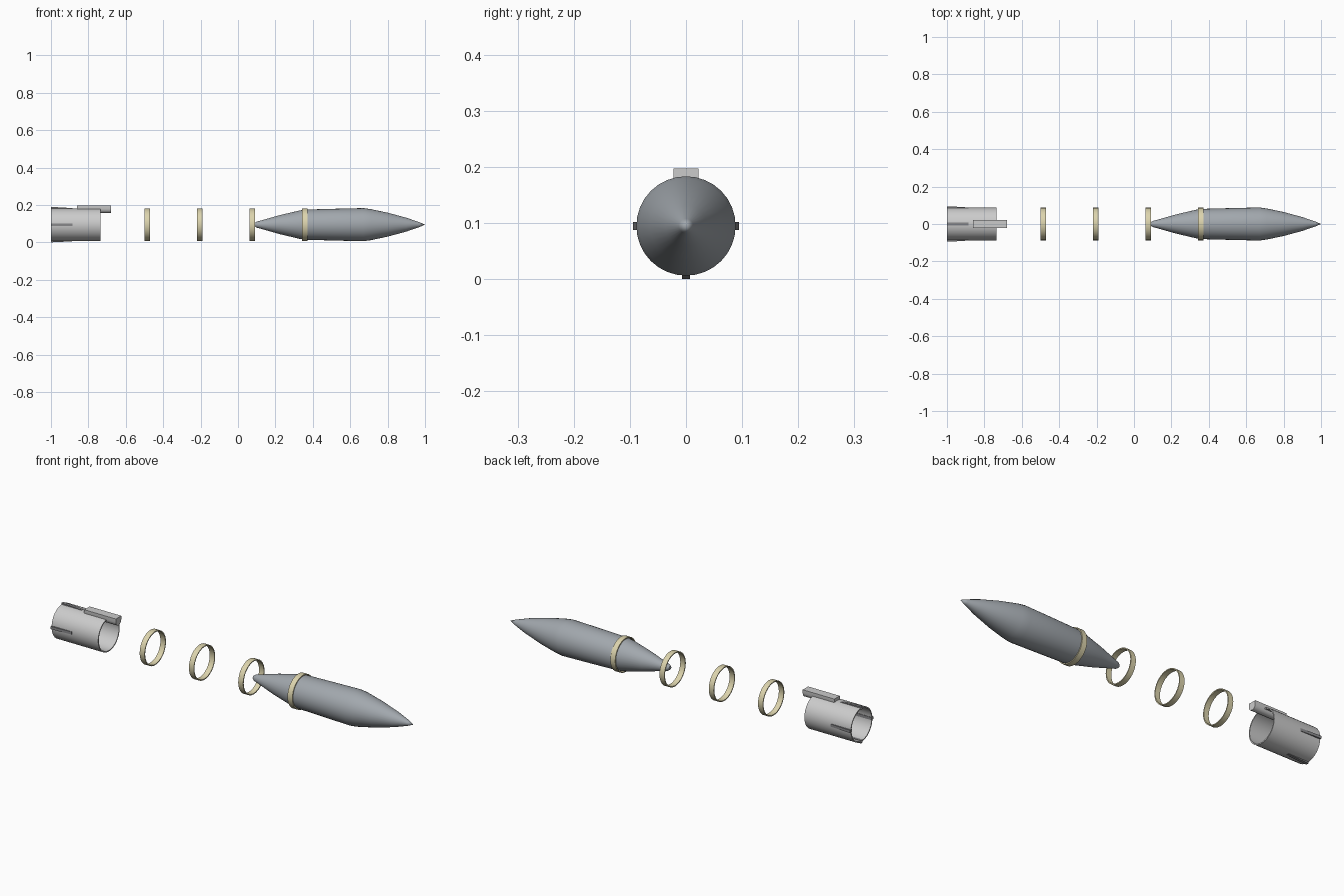
import bpy, bmesh, math
from mathutils import Matrix

if "Cube" in bpy.data.objects:
    bpy.data.objects.remove(bpy.data.objects["Cube"])

AXIS_Z = 0.0945
SIDES = 32


def material(name, rgb):
    m = bpy.data.materials.new(name)
    m.diffuse_color = (*rgb, 1)
    m.use_nodes = True
    m.node_tree.nodes["Principled BSDF"].inputs["Base Color"].default_value = m.diffuse_color
    return m


def finish(bm, name, mat=None, smooth=None):
    bmesh.ops.remove_doubles(bm, verts=bm.verts, dist=1e-5)
    bmesh.ops.recalc_face_normals(bm, faces=bm.faces)
    me = bpy.data.meshes.new(name)
    bm.to_mesh(me)
    bm.free()
    ob = bpy.data.objects.new(name, me)
    bpy.context.collection.objects.link(ob)
    ob.location.z = AXIS_Z
    if mat:
        me.materials.append(mat)
    if smooth:
        bpy.ops.object.select_all(action='DESELECT')
        bpy.context.view_layer.objects.active = ob
        ob.select_set(True)
        bpy.ops.object.shade_smooth_by_angle(angle=math.radians(smooth))
    return ob


def lathe(name, profile, closed=False, mat=None):
    """Spin (x, radius) points around the long axis."""
    bm = bmesh.new()
    vs = [bm.verts.new((x, 0, r)) for x, r in profile]
    pairs = list(zip(vs, vs[1:])) + ([(vs[-1], vs[0])] if closed else [])
    es = [bm.edges.new(p) for p in pairs]
    bmesh.ops.spin(bm, geom=vs + es, cent=(0, 0, 0), axis=(1, 0, 0),
                   angle=2 * math.pi, steps=SIDES)
    return finish(bm, name, mat, 30)


def extrude(bm, points, offset):
    """Turn an outline into a prism and return its vertices."""
    f = bm.faces.new([bm.verts.new(p) for p in points])
    base = list(f.verts)
    new = bmesh.ops.extrude_face_region(bm, geom=[f], use_keep_orig=True)["geom"]
    top = [v for v in new if isinstance(v, bmesh.types.BMVert)]
    bmesh.ops.translate(bm, verts=top, vec=offset)
    return base + top


steel = material("steel", (0.36, 0.39, 0.42))
brass = material("pale_brass", (0.72, 0.66, 0.42))
dark = material("dark_metal", (0.25, 0.25, 0.26))

# Pointed shell body
lathe("shell", [(0.09, 0), (0.09, 0.009), (0.10, 0.016), (0.115, 0.02),
                (0.22, 0.05), (0.33, 0.076), (0.37, 0.081), (0.52, 0.085),
                (0.67, 0.0885), (0.71, 0.083), (0.80, 0.064), (0.90, 0.037),
                (0.97, 0.013), (1.0, 0)], mat=steel)

# Four evenly spaced bands
for i in range(4):
    x = -0.485 + i * 0.2805
    lathe(f"band_{i + 1}", [(x - 0.014, 0.082), (x + 0.014, 0.082),
                            (x + 0.014, 0.087), (x - 0.014, 0.087)], True, brass)

# Open tail sleeve
lathe("tail_sleeve", [(-1, 0.082), (-0.735, 0.082),
                      (-0.735, 0.0875), (-1, 0.0875)], True)

# Wedge ribs around the rear of the sleeve
bm = bmesh.new()
for k in range(4):
    vs = extrude(bm, [(-1, -0.007, 0.079), (-1, -0.007, 0.0945), (-0.96, -0.007, 0.093),
                      (-0.885, -0.007, 0.0885), (-0.885, -0.007, 0.079)], (0, 0.014, 0))
    bmesh.ops.rotate(bm, verts=vs, cent=(0, 0, 0),
                     matrix=Matrix.Rotation(k * math.pi / 2, 3, 'X'))
finish(bm, "tail_ribs", dark)

# Rail on top: flat roof, rounded underside
bm = bmesh.new()
w, mid = 0.022, 0.084
outline = [(-0.86, w, 0.1025), (-0.86, -w, 0.1025)]
outline += [(-0.86, -w * math.cos(a), mid - w * math.sin(a))
            for a in (math.pi * i / 6 for i in range(7))]
extrude(bm, outline, (0.18, 0, 0))
finish(bm, "top_rail", None, 35)
